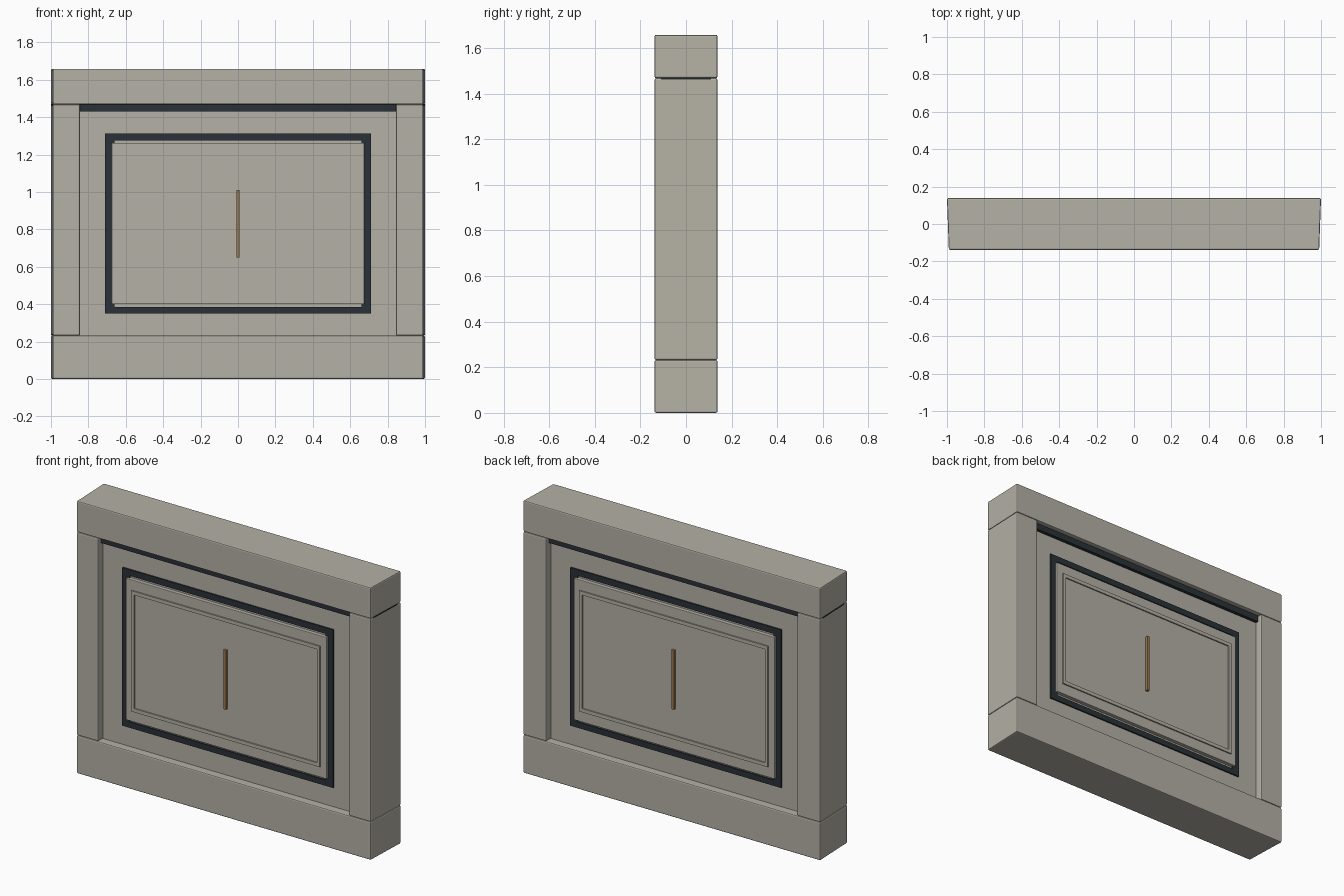
import bpy, bmesh

if "Cube" in bpy.data.objects:
    bpy.data.objects.remove(bpy.data.objects["Cube"])


def mat(name, rgb):
    m = bpy.data.materials.new(name)
    m.diffuse_color = (*rgb, 1)
    m.use_nodes = True
    m.node_tree.nodes["Principled BSDF"].inputs["Base Color"].default_value = m.diffuse_color
    return m


STONE = mat("warm_grey", (0.46, 0.44, 0.38))
DARK = mat("dark_trim", (0.023, 0.031, 0.038))
BRONZE = mat("bronze", (0.32, 0.19, 0.08))


def finish(name, bm, material, bevel):
    bmesh.ops.recalc_face_normals(bm, faces=bm.faces)
    me = bpy.data.meshes.new(name)
    bm.to_mesh(me)
    bm.free()
    ob = bpy.data.objects.new(name, me)
    bpy.context.collection.objects.link(ob)
    me.materials.append(material)
    if bevel:
        b = ob.modifiers.new("bevel", 'BEVEL')
        b.width = bevel
        b.segments = 2
    return ob


def taper(x, y):
    """Outer ends lean so the back is slightly wider than the front."""
    return x * (0.995 + 0.005 * y / 0.138)


def block(name, x0, x1, y0, y1, z0, z1, material=STONE, bevel=0, lean=False):
    bm = bmesh.new()
    bmesh.ops.create_cube(bm, size=1)
    for v in bm.verts:
        x = x1 if v.co.x > 0 else x0
        y = y1 if v.co.y > 0 else y0
        z = z1 if v.co.z > 0 else z0
        if lean and abs(x) > 0.99:
            x = taper(x, y)
        v.co = (x, y, z)
    return finish(name, bm, material, bevel)


def ring(name, outer, inner, y0, y1, material, bevel=0):
    """Rectangular border; outer / inner = (half width, z low, z high)."""
    bm = bmesh.new()

    def loop(rect, y):
        w, a, b = rect
        return [bm.verts.new(p) for p in ((-w, y, a), (w, y, a), (w, y, b), (-w, y, b))]

    loops = [loop(outer, y0), loop(inner, y0), loop(inner, y1), loop(outer, y1)]
    for k in range(4):
        a, b = loops[k], loops[(k + 1) % 4]
        for i in range(4):
            j = (i + 1) % 4
            bm.faces.new((a[i], a[j], b[j], b[i]))
    return finish(name, bm, material, bevel)


D = 0.138
# outer frame: rails and posts
block("bottom_rail", -1, 1, -D, D, 0, 0.232, bevel=0.007, lean=True)
block("top_rail", -1, 1, -D, D, 1.468, 1.658, bevel=0.007, lean=True)
block("right_post", 0.845, 1, -D, D, 0.232, 1.468, bevel=0.007, lean=True)
block("left_post", -1, -0.845, -D, D, 0.232, 1.468, bevel=0.007, lean=True)

# recessed wall panel and dark strip under the top rail
block("wall_panel", -0.86, 0.86, -0.09, 0.09, 0.22, 1.47)
block("dark_strip", -0.9995, 0.9995, -0.11, 0.11, 1.43, 1.469, DARK, lean=True)

# the same decoration on both faces
for side, s in (("front", -1), ("back", 1)):
    ring(side + "_dark_border", (0.71, 0.35, 1.312), (0.66, 0.385, 1.275),
         s * 0.08, s * 0.099, DARK)
    y = sorted((s * 0.08, s * 0.113))
    block(side + "_inset_panel", -0.675, 0.675, *y, 0.40, 1.262, bevel=0.003)
    ring(side + "_moulding", (0.635, 0.465, 1.2), (0.615, 0.487, 1.178),
         s * 0.105, s * 0.121, STONE)
    y = sorted((s * 0.105, s * 0.13))
    block(side + "_bronze_inlay", -0.009, 0.009, *y, 0.65, 1.01, BRONZE, bevel=0.002)
